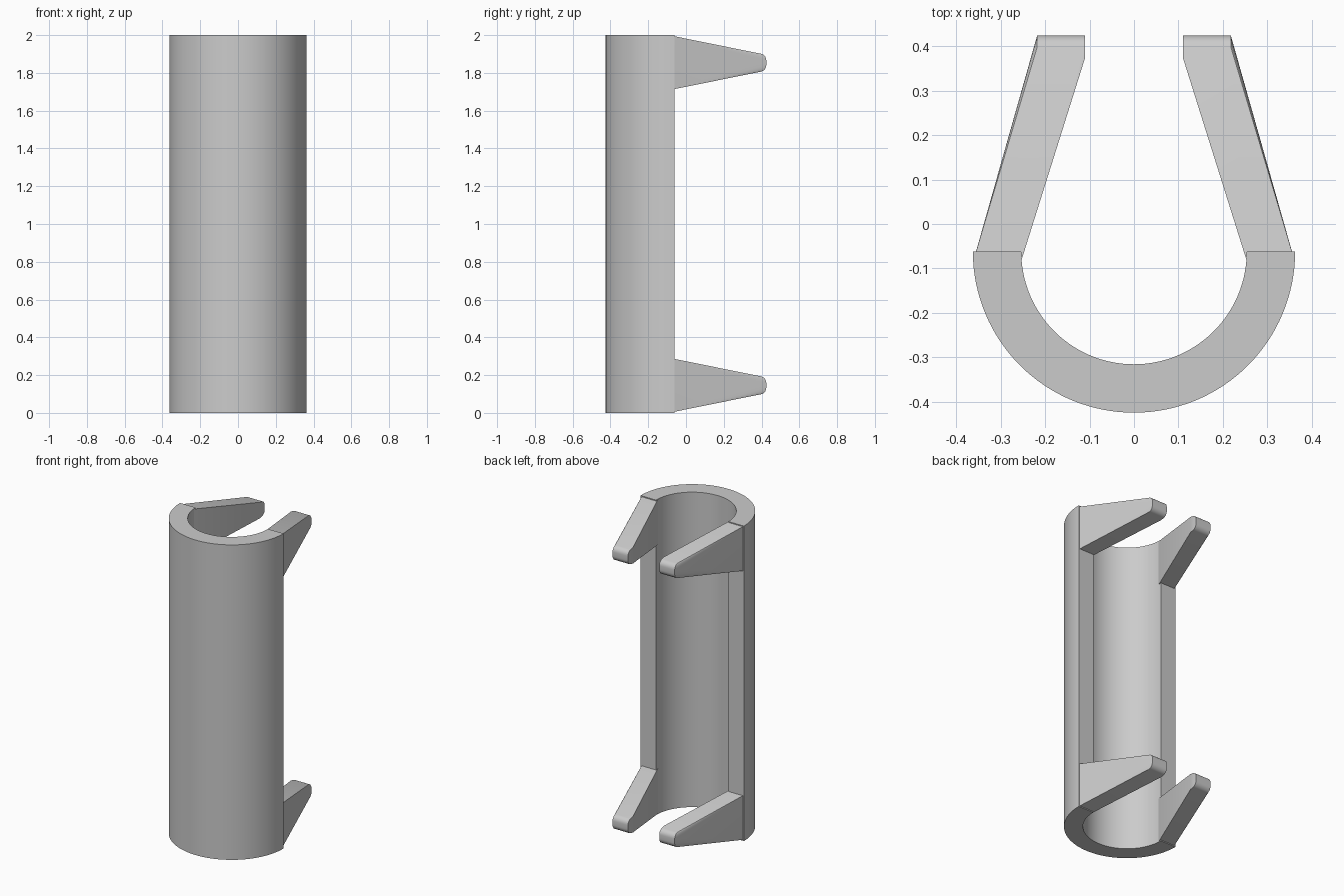
import bpy, bmesh
from math import pi, sin, cos

if "Cube" in bpy.data.objects:
    bpy.data.objects.remove(bpy.data.objects["Cube"])

CY, R_OUT, R_IN, H = -0.062, 0.363, 0.254, 2.0


def finish(bm, name):
    bmesh.ops.recalc_face_normals(bm, faces=bm.faces)
    me = bpy.data.meshes.new(name)
    bm.to_mesh(me)
    bm.free()
    ob = bpy.data.objects.new(name, me)
    bpy.context.collection.objects.link(ob)
    bpy.ops.object.select_all(action='DESELECT')
    ob.select_set(True)
    bpy.context.view_layer.objects.active = ob
    bpy.ops.object.shade_smooth_by_angle(angle=pi / 6)
    return ob


# Half-tube shell, open towards +y
def half_shell(n=64):
    bm = bmesh.new()
    rings = []
    for i in range(n + 1):
        a = pi + pi * i / n
        rings.append([bm.verts.new((r * cos(a), CY + r * sin(a), z))
                      for r, z in ((R_OUT, 0), (R_OUT, H), (R_IN, H), (R_IN, 0))])
    for p, q in zip(rings, rings[1:]):
        for k in range(4):
            m = (k + 1) % 4
            bm.faces.new((p[k], p[m], q[m], q[k]))
    bm.faces.new(rings[0])
    bm.faces.new(rings[-1])
    return finish(bm, "half_tube_shell")


# Tapered clip arm with rounded tip, leaning inwards
def clip_arm(name, side, top):
    def half_height(y):
        return 0.14 - 0.2035 * (y - CY)

    # side profile points: (outer x, inner x, outer y, inner y, half height)
    pts = []
    for s in (-1, 1):
        pts.append((0.361, -0.08, s * half_height(-0.08)))
        pts.append((0.253, -0.08, s * half_height(-0.08)))
        pts.append((0.110, 0.375, s * half_height(0.375)))
        for i in range(7):
            a = pi / 2 * i / 6
            y, dz = 0.39 + 0.035 * sin(a), 0.013 + 0.035 * cos(a)
            pts += [(0.218, y, s * dz), (0.110, y, s * dz)]
    zc = H - 0.146 if top else 0.146
    bm = bmesh.new()
    for x, y, dz in pts:
        bm.verts.new((side * x, y, zc + dz))
    bmesh.ops.convex_hull(bm, input=bm.verts)
    bmesh.ops.dissolve_limit(bm, angle_limit=0.01, verts=bm.verts, edges=bm.edges)
    return finish(bm, name)


half_shell()
for side, sn in ((-1, "left"), (1, "right")):
    for top, tn in ((False, "lower"), (True, "upper")):
        clip_arm(f"{tn}_{sn}_clip_arm", side, top)
